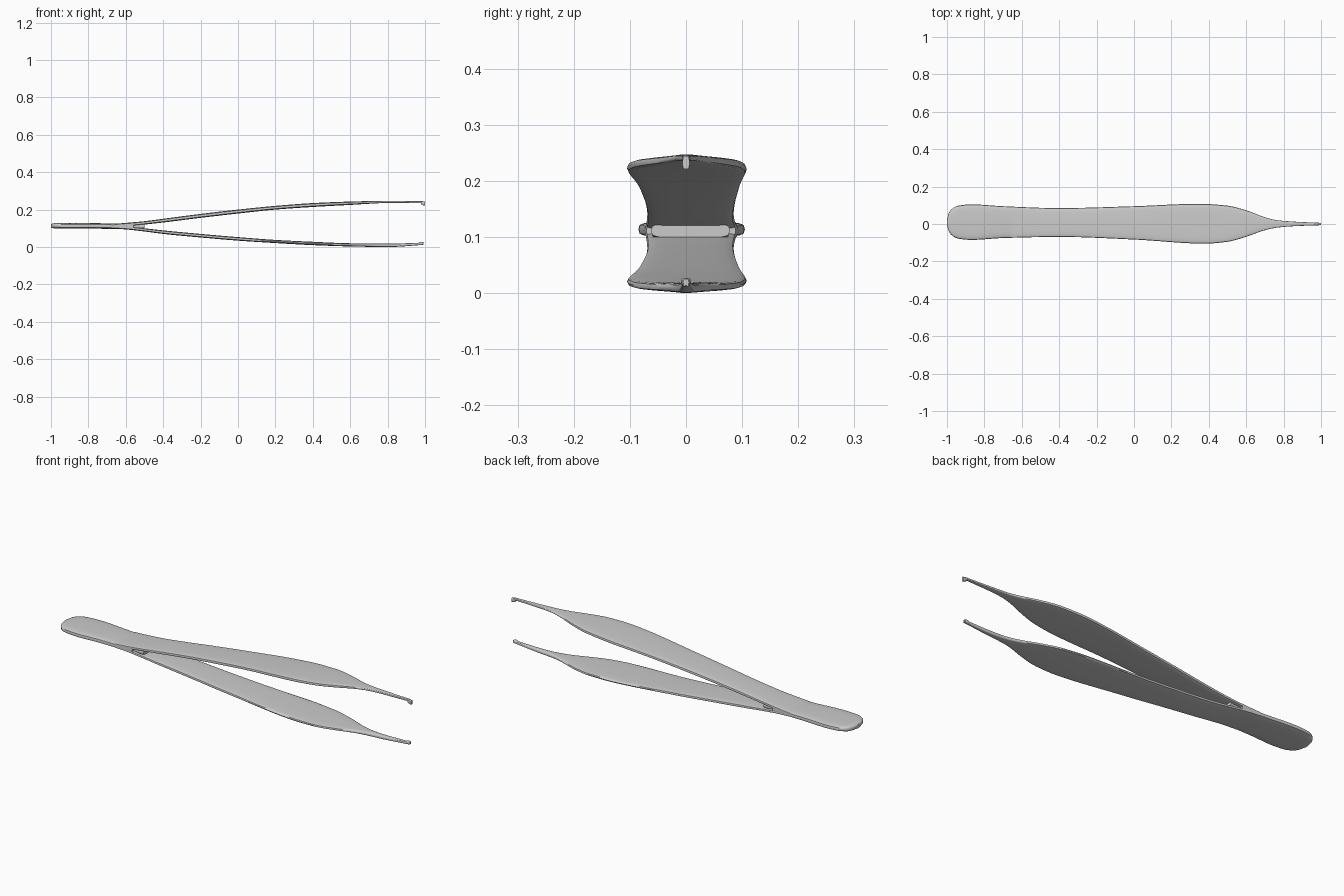
import bpy, bmesh, math

cube = bpy.data.objects.get("Cube")
if cube:
    bpy.data.objects.remove(cube, do_unlink=True)

steel = bpy.data.materials.new("brushed grey steel")
steel.use_nodes = True
GREY = (0.6, 0.6, 0.6, 1)
steel.diffuse_color = GREY
steel.node_tree.nodes["Principled BSDF"].inputs["Base Color"].default_value = GREY


def curve(points, x):
    """Smooth interpolation through (x, value) points with limited slopes."""
    n = len(points)
    if x <= points[0][0]:
        return points[0][1]
    if x >= points[-1][0]:
        return points[-1][1]
    secant = [(b[1] - a[1]) / (b[0] - a[0]) for a, b in zip(points, points[1:])]
    slope = [secant[0]]
    for a, b in zip(secant, secant[1:]):
        slope.append(2 * a * b / (a + b) if a * b > 0 else 0)
    slope.append(secant[-1])
    i = next(k for k in range(n - 1) if x <= points[k + 1][0])
    (x0, v0), (x1, v1) = points[i], points[i + 1]
    h = x1 - x0
    t = (x - x0) / h
    return (v0 * (1 + 2 * t) * (1 - t) ** 2 + slope[i] * h * t * (1 - t) ** 2
            + v1 * t * t * (3 - 2 * t) + slope[i + 1] * h * t * t * (t - 1))


def loft(name, stations, back, front, top, bottom, power=0.45, sides=24):
    """Loft rounded flat cross-sections along x."""
    bm = bmesh.new()
    rings = []
    for x in stations:
        y1, y0, z1, z0 = (curve(c, x) for c in (back, front, top, bottom))
        ring = []
        for k in range(sides):
            a = 2 * math.pi * k / sides
            c, s = math.cos(a), math.sin(a)
            y = (y1 + y0) / 2 + (y1 - y0) / 2 * math.copysign(abs(c) ** 0.7, c)
            z = (z1 + z0) / 2 + (z1 - z0) / 2 * math.copysign(abs(s) ** power, s)
            ring.append(bm.verts.new((x, y, z)))
        rings.append(ring)
    for a, b in zip(rings, rings[1:]):
        for k in range(sides):
            j = (k + 1) % sides
            bm.faces.new((a[k], a[j], b[j], b[k]))
    bm.faces.new(rings[0])
    bm.faces.new(rings[-1])
    bmesh.ops.recalc_face_normals(bm, faces=bm.faces)
    mesh = bpy.data.meshes.new(name)
    bm.to_mesh(mesh)
    bm.free()
    mesh.materials.append(steel)
    obj = bpy.data.objects.new(name, mesh)
    bpy.context.collection.objects.link(obj)
    bpy.ops.object.select_all(action='DESELECT')
    obj.select_set(True)
    bpy.context.view_layer.objects.active = obj
    bpy.ops.object.shade_smooth_by_angle(angle=math.radians(50))
    return obj


def span(a, b, n):
    return [a + (b - a) * i / n for i in range(n + 1)]


# Outline seen from above: back edge and front edge
back = [(-1, .025), (-.99, .06), (-.97, .083), (-.94, .098), (-.87, .105), (-.7, .095),
        (-.4, .085), (0, .095), (.35, .108), (.5, .098), (.6, .073), (.7, .036),
        (.76, .021), (.85, .013), (1, .006)]
front = [(-1, -.005), (-.99, -.04), (-.97, -.064), (-.94, -.078), (-.87, -.085), (-.7, -.075),
         (-.4, -.069), (0, -.083), (.38, -.105), (.5, -.095), (.6, -.068), (.7, -.033),
         (.76, -.02), (.85, -.012), (1, -.006)]

# Joined handle
handle_x = [-1, -.997, -.99, -.98, -.97, -.955, -.94] + span(-.92, -.56, 12)
loft("handle", handle_x, back, front,
     [(-1, .122), (-.98, .128), (-.8, .128), (-.65, .125), (-.56, .124)],
     [(-1, .104), (-.98, .099), (-.8, .099), (-.65, .096), (-.56, .098)])

# Spring arms
arm_x = span(-.66, .98, 60) + [.99]
loft("upper_arm", arm_x, back, front,
     [(-.66, .124), (-.6, .129), (-.5, .138), (-.4, .151), (-.2, .177), (0, .2), (.2, .22),
      (.4, .235), (.6, .243), (.8, .247), (1, .245)],
     [(-.66, .108), (-.6, .11), (-.5, .12), (-.4, .131), (-.2, .156), (0, .179), (.2, .2),
      (.4, .214), (.6, .225), (.8, .235), (1, .235)])
loft("lower_arm", arm_x, back, front,
     [(-.66, .115), (-.6, .112), (-.5, .1), (-.4, .089), (-.2, .07), (0, .053), (.2, .038),
      (.4, .028), (.6, .02), (.8, .018), (1, .024)],
     [(-.66, .098), (-.6, .094), (-.5, .083), (-.4, .07), (-.2, .051), (0, .034), (.2, .021),
      (.4, .01), (.6, .003), (.8, 0), (1, .012)])

# Web between the arms at the fork
loft("fork_web", span(-.62, -.5, 8), [(-.62, .07), (-.5, .078)], [(-.62, -.055), (-.5, -.062)],
     [(-.62, .118), (-.5, .125)], [(-.62, .102), (-.51, .094), (-.5, .098)])

# Gripping teeth at the tips
loft("upper_tooth", [.978, .982, .996, 1], [(.978, .005), (.985, .007), (1, .006)],
     [(.978, -.005), (.985, -.007), (1, -.006)], [(.978, .243), (1, .244)],
     [(.978, .232), (.985, .222), (1, .221)], sides=16)
loft("lower_tooth", [.965, .975, .985, .992], [(.965, .006), (.98, .009), (.992, .005)],
     [(.965, -.006), (.98, -.009), (.992, -.005)],
     [(.965, .023), (.98, .028), (.992, .025)], [(.965, .011), (.992, .013)], sides=16)
